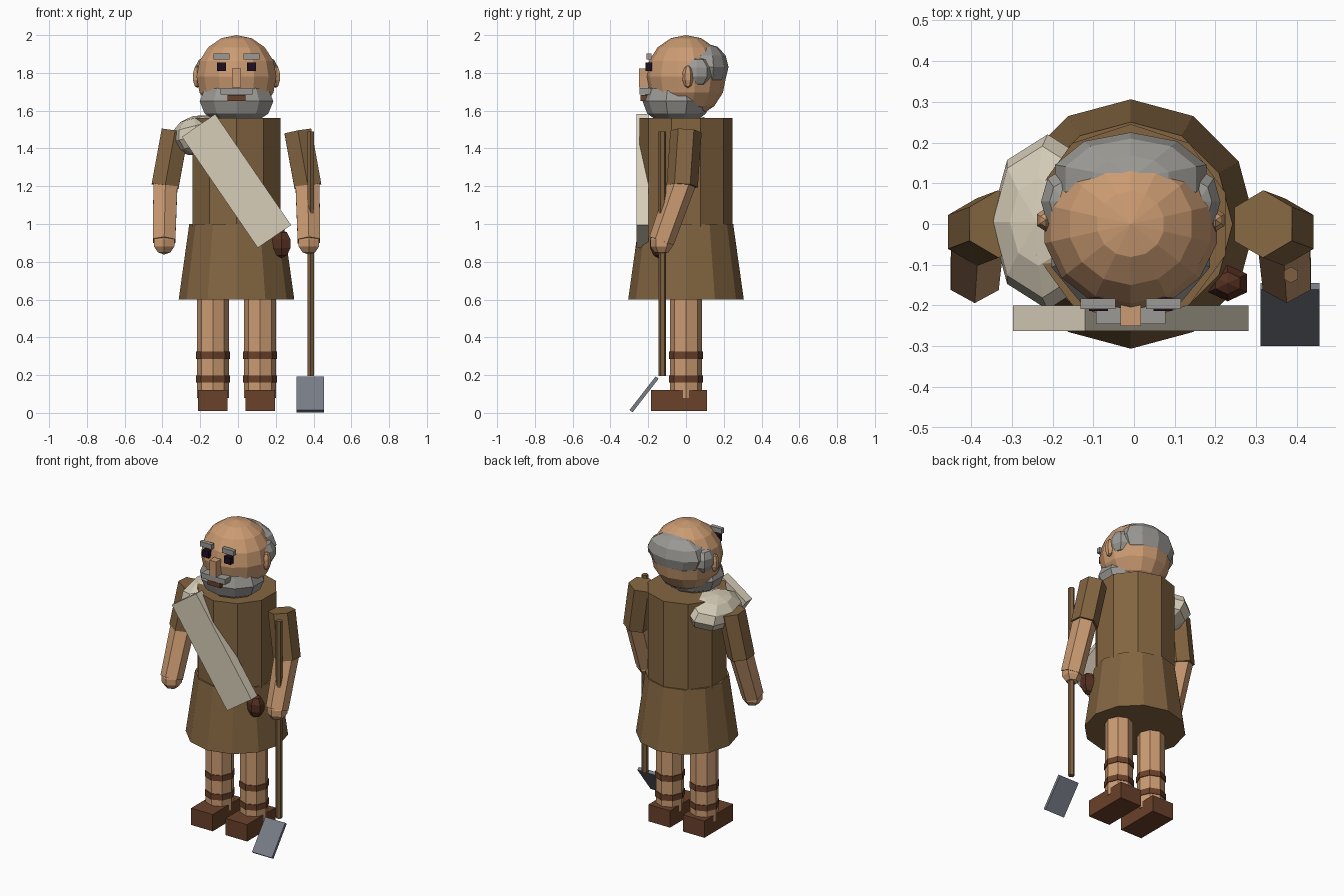
import bpy, bmesh, math
from mathutils import Vector, Matrix

if "Cube" in bpy.data.objects:
    bpy.data.objects.remove(bpy.data.objects["Cube"])

CX = -0.008  # body centre line


def mat(name, hexcol):
    m = bpy.data.materials.new(name)
    ch = [int(hexcol[i:i + 2], 16) / 255 for i in (0, 2, 4)]
    m.diffuse_color = [c / 12.92 if c <= 0.04045 else ((c + 0.055) / 1.055) ** 2.4 for c in ch] + [1]
    m.use_nodes = True
    m.node_tree.nodes["Principled BSDF"].inputs["Base Color"].default_value = m.diffuse_color
    return m


SKIN = mat("skin", "cb9b72")
CLOTH = mat("brown cloth", "836541")
HAIR = mat("grey hair", "9c9a95")
CREAM = mat("cream cloth", "d6cdb8")
LEATHER = mat("leather", "6a412a")
POUCH = mat("dark leather", "552f20")
WOOD = mat("wood", "7d6040")
METAL = mat("metal", "787d87")
EYE = mat("dark eye", "1e0f20")


def finish(bm, name, material, matrix):
    bm.transform(matrix)
    me = bpy.data.meshes.new(name)
    bm.to_mesh(me)
    bm.free()
    me.materials.append(material)
    ob = bpy.data.objects.new(name, me)
    bpy.context.collection.objects.link(ob)
    return ob


def box(name, material, c, size, rot=(0, 0, 0)):
    bm = bmesh.new()
    bmesh.ops.create_cube(bm, size=1)
    r = Matrix.Rotation(rot[1], 4, 'Y') @ Matrix.Rotation(rot[0], 4, 'X')
    return finish(bm, name, material, Matrix.Translation(c) @ r @ Matrix.Diagonal((*size, 1)))


def ball(name, material, c, radii, segs, rings, tilt=0):
    bm = bmesh.new()
    bmesh.ops.create_uvsphere(bm, u_segments=segs, v_segments=rings, radius=1)
    return finish(bm, name, material, Matrix.Translation(c) @ Matrix.Rotation(tilt, 4, 'Y')
                  @ Matrix.Diagonal((*radii, 1)))


def tube(name, material, low, high, r_low, r_high, segs):
    low, high = Vector(low), Vector(high)
    d = high - low
    bm = bmesh.new()
    bmesh.ops.create_cone(bm, cap_ends=True, segments=segs, radius1=r_low, radius2=r_high, depth=d.length)
    q = Vector((0, 0, 1)).rotation_difference(d)
    return finish(bm, name, material, Matrix.Translation((low + high) / 2) @ q.to_matrix().to_4x4())


# Tunic
tube("torso", CLOTH, (CX, 0, 0.95), (CX, 0, 1.56), 0.245, 0.245, 10)
tube("skirt", CLOTH, (CX, 0, 0.6), (CX, 0, 1.0), 0.306, 0.25, 12)

# Head, hair and beard
ball("head", SKIN, (CX, 0, 1.78), (0.217, 0.212, 0.22), 14, 8)
ball("back_hair", HAIR, (CX, 0.11, 1.83), (0.195, 0.115, 0.125), 10, 6)
ball("beard", HAIR, (CX, -0.05, 1.65), (0.205, 0.18, 0.13), 10, 6)

# Face
box("nose", SKIN, (CX, -0.217, 1.772), (0.05, 0.066, 0.1))
box("moustache", HAIR, (CX, -0.215, 1.703), (0.17, 0.06, 0.034))
box("mouth", LEATHER, (CX, -0.215, 1.667), (0.093, 0.05, 0.03))

# Paired parts
for side, s in (("left", 1), ("right", -1)):
    def p(x, y, z):
        return (CX + s * x, y, z)
    box(side + "_eye", EYE, p(0.079, -0.197, 1.832), (0.047, 0.034, 0.045))
    box(side + "_eyebrow", HAIR, p(0.08, -0.196, 1.887), (0.086, 0.026, 0.032))
    ball(side + "_ear", SKIN, p(0.208, 0.01, 1.78), (0.027, 0.03, 0.06), 6, 5)
    ball(side + "_side_hair", HAIR, p(0.165, 0.055, 1.805), (0.058, 0.085, 0.08), 8, 5)
    tube(side + "_sleeve", CLOTH, p(0.378, -0.02, 1.2), p(0.325, 0, 1.49), 0.083, 0.083, 6)
    tube(side + "_forearm", SKIN, p(0.383, -0.13, 0.91), p(0.376, -0.02, 1.22), 0.068, 0.074, 6)
    ball(side + "_hand", SKIN, p(0.383, -0.13, 0.9), (0.065, 0.062, 0.062), 6, 5)
    tube(side + "_leg", SKIN, p(0.125, 0, 0.08), p(0.125, 0, 0.65), 0.085, 0.085, 8)
    for i, z in enumerate((0.18, 0.305)):
        tube(f"{side}_leg_strap_{i + 1}", LEATHER, p(0.125, 0, z - 0.019), p(0.125, 0, z + 0.019),
             0.09, 0.09, 8)
    box(side + "_shoe", LEATHER, p(0.125, -0.037, 0.065), (0.157, 0.295, 0.11))

# Sash, shoulder wrap and belt pouch
box("sash", CREAM, (CX, -0.231, 1.228), (0.214, 0.063, 0.712), (0, -0.6, 0))
ball("shoulder_wrap", CREAM, (-0.212, 0.005, 1.47), (0.145, 0.215, 0.105), 8, 6, -0.25)
ball("pouch", POUCH, (0.23, -0.145, 0.895), (0.058, 0.047, 0.075), 6, 5)

# Hoe
tube("hoe_handle", WOOD, (0.385, -0.125, 0.195), (0.385, -0.125, 1.49), 0.02, 0.02, 6)
box("hoe_blade", METAL, (0.383, -0.222, 0.098), (0.145, 0.02, 0.225), (-0.66, 0, 0))
